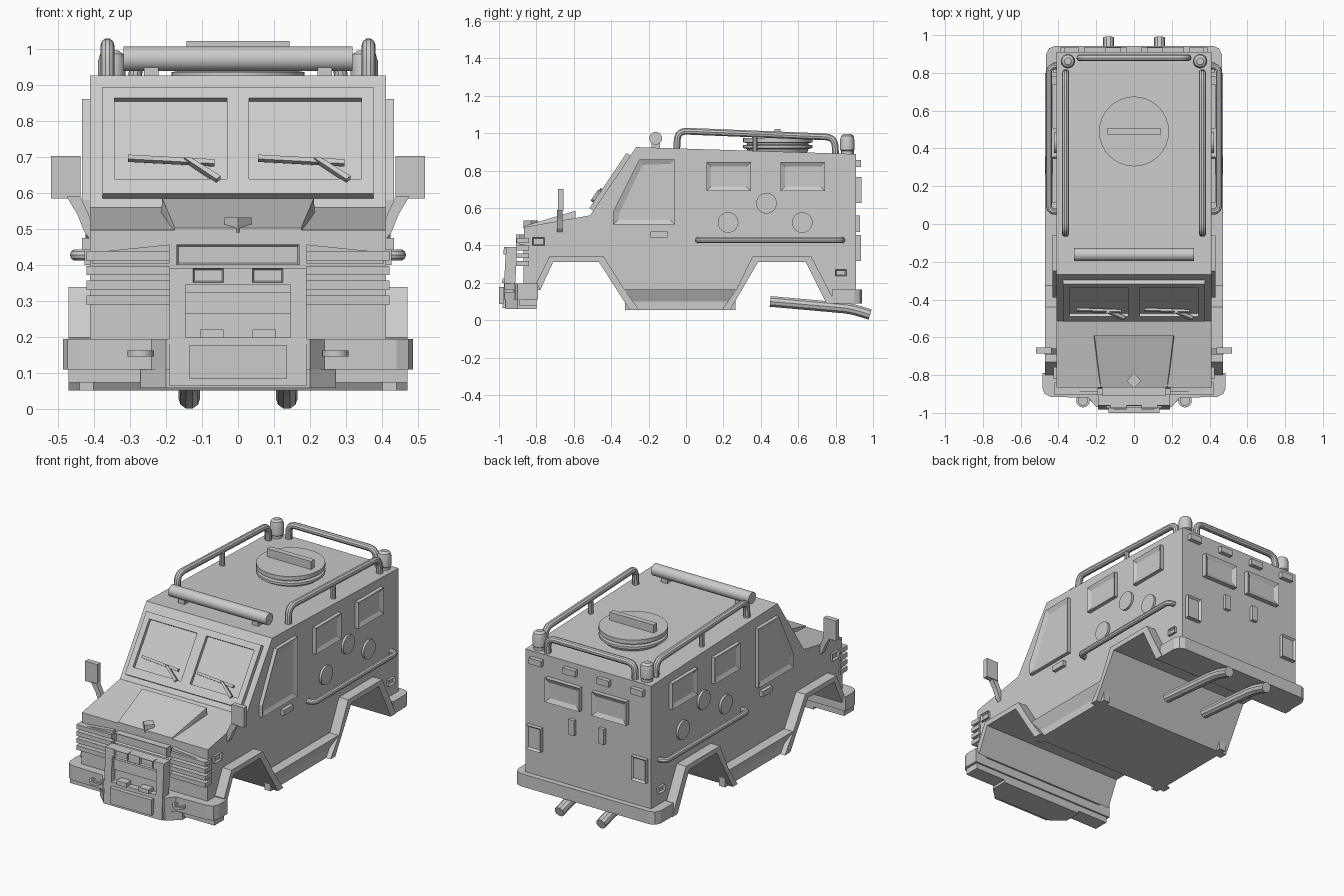
import bpy, bmesh, math
from mathutils import Matrix, Vector

if "Cube" in bpy.data.objects:
    bpy.data.objects.remove(bpy.data.objects["Cube"], do_unlink=True)

grey = bpy.data.materials.new("plain_grey")
grey.use_nodes = True
COLOUR = (0.6, 0.6, 0.6, 1)
grey.diffuse_color = COLOUR
grey.node_tree.nodes["Principled BSDF"].inputs["Base Color"].default_value = COLOUR


def plane(u, v, w, o=(0, 0, 0)):
    """Working plane: u and v span it, w points outwards."""
    m = Matrix((u, v, w)).transposed().to_4x4()
    m.translation = o
    return m


SIDE = plane((0, 1, 0), (0, 0, 1), (1, 0, 0))
FRONT = plane((1, 0, 0), (0, 0, 1), (0, -1, 0))
REAR = plane((-1, 0, 0), (0, 0, 1), (0, 1, 0))
TOP = plane((1, 0, 0), (0, 1, 0), (0, 0, 1))
GLASS = plane((1, 0, 0), (0, .674, 1), (0, -.83, .559), (0, -.89, 0))
GUARD = plane((1, 0, 0), (0, .06, 1), (0, -1, 0), (0, -.985, 0))


def finish(name, bm, mirror=False, smooth=False):
    bmesh.ops.recalc_face_normals(bm, faces=bm.faces)
    mesh = bpy.data.meshes.new(name)
    bm.to_mesh(mesh)
    bm.free()
    mesh.materials.append(grey)
    if smooth:
        for p in mesh.polygons:
            p.use_smooth = True
        mesh.set_sharp_from_angle(angle=math.radians(35))
    ob = bpy.data.objects.new(name, mesh)
    bpy.context.collection.objects.link(ob)
    if mirror:
        ob.modifiers.new("Mirror", "MIRROR")
    return ob


def prism(name, pts, m, lo, hi, mirror=False, inset=0, depth=0.012):
    """Extrude an outline along the plane's normal, optionally recessing its face."""
    bm = bmesh.new()
    a = [bm.verts.new(m @ Vector((p[0], p[1], lo))) for p in pts]
    b = [bm.verts.new(m @ Vector((p[0], p[1], hi))) for p in pts]
    bm.faces.new(a[::-1])
    cap = bm.faces.new(b)
    for i in range(len(pts)):
        j = (i + 1) % len(pts)
        bm.faces.new((a[i], a[j], b[j], b[i]))
    if inset:
        bmesh.ops.recalc_face_normals(bm, faces=bm.faces)
        bmesh.ops.inset_individual(bm, faces=[cap], thickness=inset, depth=-depth)
    return finish(name, bm, mirror)


def rect(name, u0, u1, v0, v1, m, lo, hi, mirror=False, inset=0):
    return prism(name, [(u0, v0), (u1, v0), (u1, v1), (u0, v1)], m, lo, hi, mirror, inset)


def lathe(name, profile, m, mirror=False, steps=28):
    """Revolve (radius, height) points around the plane's normal."""
    bm = bmesh.new()
    rings = []
    for r, h in profile:
        rings.append([bm.verts.new(m @ Vector((r * math.cos(t), r * math.sin(t), h)))
                      for t in (math.tau * k / steps for k in range(steps))])
    for a, b in zip(rings, rings[1:]):
        for k in range(steps):
            n = (k + 1) % steps
            bm.faces.new((a[k], a[n], b[n], b[k]))
    bm.faces.new(rings[0][::-1])
    bm.faces.new(rings[-1])
    return finish(name, bm, mirror, True)


def tube(name, pts, radius, mirror=False, bend=0.05):
    """Round bar along a path with rounded corners."""
    pts = [Vector(p) for p in pts]
    path = [pts[0]]
    for a, b, c in zip(pts, pts[1:], pts[2:]):
        p = b + (a - b).normalized() * bend
        q = b + (c - b).normalized() * bend
        for k in range(6):
            t = k / 5
            path.append(p * (1 - t) ** 2 + b * 2 * t * (1 - t) + q * t * t)
    path.append(pts[-1])
    cu = bpy.data.curves.new(name, "CURVE")
    cu.dimensions = "3D"
    cu.bevel_depth, cu.bevel_resolution, cu.use_fill_caps = radius, 3, True
    sp = cu.splines.new("POLY")
    sp.points.add(len(path) - 1)
    for s, p in zip(sp.points, path):
        s.co = (*p, 1)
    tmp = bpy.data.objects.new(name + "_path", cu)
    bpy.context.collection.objects.link(tmp)
    bm = bmesh.new()
    bm.from_mesh(tmp.to_mesh())
    tmp.to_mesh_clear()
    bpy.data.objects.remove(tmp)
    bmesh.ops.remove_doubles(bm, verts=bm.verts, dist=0.0005)
    return finish(name, bm, mirror, True)


def at(m, x, y, z):
    return Matrix.Translation((x, y, z)) @ m


# Hull with both wheel arches in its outline
inner_arch = [(-.78, .16), (-.71, .31), (-.465, .31), (-.3, .053),
              (.235, .053), (.385, .31), (.64, .31), (.75, .09)]
prism("body", [(.91, .09), (.91, .888), (-.267, .925), (-.513, .56), (-.866, .497), (-.87, .16)]
      + inner_arch, SIDE, -.41, .41)

# Wheel arch flares and the skirt between them
flare_f = [(-.80, .2), (-.73, .34), (-.44, .34), (-.33, .165), (-.25, .053)]
flare_r = [(.19, .053), (.27, .165), (.355, .34), (.67, .34), (.8, .09)]
prism("front_flare", flare_f + inner_arch[3::-1], SIDE, .4, .47, True)
prism("rear_flare", flare_r + inner_arch[:3:-1], SIDE, .4, .47, True)
CROSS = plane((1, 0, 0), (0, 0, 1), (0, 1, 0))
prism("side_skirt", [(.4, .165), (.47, .165), (.44, .1), (.44, .053), (.4, .053)],
      CROSS, -.325, .265, True)

# Bumpers
half = [(.485, -.79), (.485, -.87), (.472, -.9), (.44, -.915), (.24, -.92), (.2, -.97)]
outline = half + [(-x, y) for x, y in half[::-1]]
prism("front_bumper", outline, TOP, .11, .195)
prism("front_bumper_apron", [(.27, -.8), (.27, -.9), (.2, -.965), (-.2, -.965),
                             (-.27, -.9), (-.27, -.8)], TOP, .06, .11)
rect("front_bumper_underside", .27, .47, .075, .11, FRONT, .8, .89, True)
half = [(.465, .78), (.465, .9), (.45, .93), (.42, .942)]
prism("rear_bumper", half + [(-x, y) for x, y in half[::-1]], TOP, .09, .165)
lathe("tow_ring", [(.024, -.008), (.036, -.008), (.036, .008), (.024, .008), (.024, -.007)],
      at(TOP, .27, -.935, .155), True, 16)

# Push guard with lamps and plate
for name, u0, u1, v0, v1 in (("guard_top", -.19, .19, .345, .39),
                             ("guard_bottom", -.19, .19, .065, .2)):
    rect(name, u0, u1, v0, v1, GUARD, -.06, 0)
rect("guard_post", .145, .19, .2, .345, GUARD, -.06, 0, True)
rect("guard_panel", -.145, .145, .2, .345, GUARD, -.055, -.035)
rect("guard_panel_rib", -.145, .145, .265, .325, GUARD, -.035, -.02)
rect("guard_lamp", .04, .125, .352, .392, GUARD, -.03, .012, True, .007)
rect("guard_bracket", .04, .105, .198, .222, GUARD, -.04, .01, True)
rect("front_plate", -.135, .135, .085, .178, FRONT, .97, 1.0)

# Grille, slats and hood
rect("grille_nose", -.17, .17, .4, .457, FRONT, .86, .91, False, .008)
prism("headlamp_hood", [(.19, .405), (.405, .405), (.405, .435), (.19, .457)],
      FRONT, .86, .89, True)
for i in range(4):
    z = .29 + .041 * i
    rect("grille_slat", .19, .42, z, z + .026, FRONT, .84, .905, True)
bm = bmesh.new()
hood = [bm.verts.new(p) for p in ((-.18, -.866, .48), (.18, -.866, .48), (.215, -.59, .52), (-.215, -.59, .52),
                                  (-.175, -.866, .503), (.175, -.866, .503), (.21, -.59, .585), (-.21, -.59, .585))]
bmesh.ops.convex_hull(bm, input=hood)
finish("hood_scoop", bm)
prism("hood_ornament", [(0, -.87), (.038, -.83), (0, -.79), (-.038, -.83)], TOP, .49, .532)

# Windscreen frame, glass and wipers
rect("windscreen_glass", -.375, .375, .585, .88, GLASS, -.01, .006)
for name, u0, u1, v0, v1 in (("windscreen_top", -.375, .375, .85, .88),
                             ("windscreen_sill", -.375, .375, .585, .625),
                             ("windscreen_pillar", -.03, .03, .625, .85)):
    rect(name, u0, u1, v0, v1, GLASS, 0, .025)
rect("windscreen_side", .342, .375, .625, .85, GLASS, 0, .025, True)
for x in (0, .36):
    prism("wiper_blade", [(x - .305, .675), (x - .065, .662), (x - .065, .674), (x - .305, .687)],
          GLASS, .02, .035)
    prism("wiper_arm", [(x - .15, .675), (x - .06, .615), (x - .048, .624), (x - .13, .675)],
          GLASS, .02, .042)

# Side windows, ports and fittings
prism("cab_window", [(-.39, .51), (-.06, .51), (-.06, .86), (-.25, .86), (-.39, .58)],
      SIDE, .4, .432, True, .035)
for y in (.11, .505):
    rect("side_window", y, y + .237, .69, .845, SIDE, .4, .432, True, .033)
for y, z in ((.225, .522), (.43, .625), (.622, .522)):
    lathe("gun_port", [(.055, 0), (.055, .018)], at(SIDE, .405, y, z), True)
rect("door_handle", -.19, -.1, .443, .475, SIDE, .4, .432, True)
rect("rear_side_lamp", .8, .857, .235, .272, SIDE, .4, .425, True, .008)
rect("front_side_lamp", -.82, -.757, .4, .443, SIDE, .4, .425, True, .008)
tube("side_rail", [(.4, .065, .428), (.45, .065, .428), (.45, .835, .428), (.4, .835, .428)],
     .016, True, .035)

# Mirrors
prism("mirror", [(.437, .585), (.518, .585), (.518, .702), (.437, .702)], FRONT, .655, .685, True)
prism("mirror_arm", [(.4, .46), (.425, .49), (.445, .54), (.475, .59), (.437, .59), (.4, .51)],
      FRONT, .66, .69, True)

# Roof: hatch, light bar, beacons and rails
lathe("roof_hatch", [(.15, .88), (.165, .915), (.185, .92), (.185, .935), (.165, .938),
                     (.165, .947), (.185, .95), (.185, .975)], at(TOP, 0, .49, 0), steps=32)
rect("hatch_handle", -.143, .143, .474, .506, TOP, .97, 1.022)
ALONG_X = plane((0, 1, 0), (0, 0, 1), (1, 0, 0), (0, -.162, .972))
lathe("light_bar", [(.034, -.318), (.034, .318)], ALONG_X)
rect("light_bar_foot", .22, .26, -.185, -.14, TOP, .9, .95, True)
lathe("beacon", [(.032, .87), (.032, .905), (.038, .91), (.038, .965), (.032, .985), (.018, .995)],
      at(TOP, .35, .862, 0), True)
tube("roof_side_rail", [(.362, -.05, .9), (.362, -.045, 1.012), (.362, .795, .978), (.362, .8, .88)],
     .019, True)
tube("rail_post", [(.362, .37, .89), (.362, .37, .99)], .014, True)
tube("roof_rear_rail", [(-.285, .88, .87), (-.285, .88, .975), (.285, .88, .975), (.285, .88, .87)], .019)

# Rear doors
rect("rear_window", .04, .265, .625, .765, REAR, .9, .937, True, .035)
for x in (.11, .33):
    rect("rear_marker", x - .04, x + .04, .82, .856, REAR, .9, .935, True)
rect("rear_handle", .08, .115, .47, .56, REAR, .9, .93, True)
rect("tail_lamp", .295, .39, .315, .455, REAR, .9, .935, True, .014)

# Exhausts
tube("exhaust", [(.135, .45, .1), (.135, .88, .062), (.135, .985, .03)], .03, True, .05)
